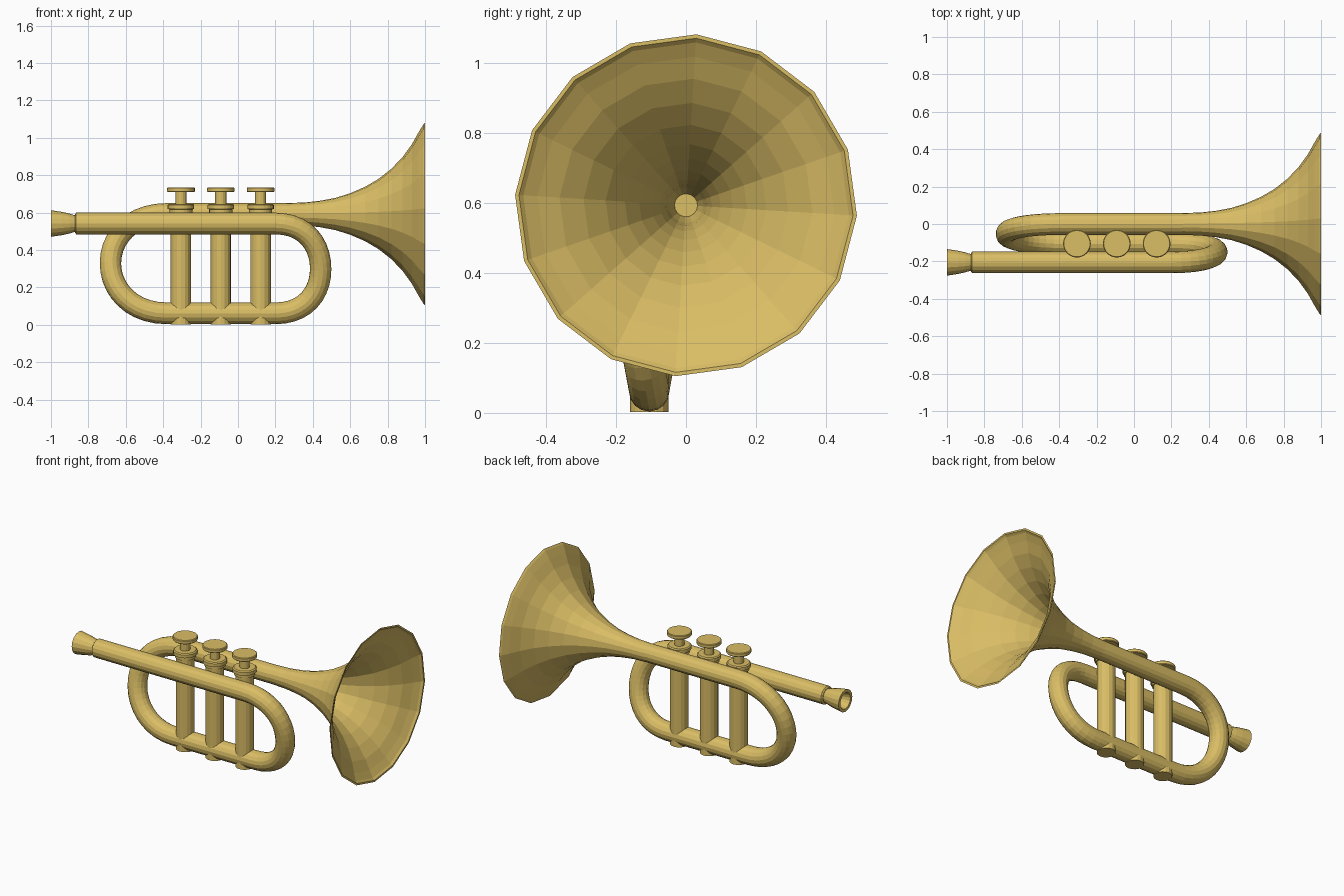
import bpy, bmesh, math
from mathutils import Vector, Matrix

if "Cube" in bpy.data.objects:
    bpy.data.objects.remove(bpy.data.objects["Cube"])

brass = bpy.data.materials.new("brass")
brass.diffuse_color = (0.70, 0.51, 0.13, 1)
brass.use_nodes = True
brass.node_tree.nodes["Principled BSDF"].inputs["Base Color"].default_value = brass.diffuse_color


def lathe(name, profile, origin, axis="Z", sides=16, turn=0.0):
    """Revolve (distance along axis, radius) points and cap both ends."""
    bm = bmesh.new()
    rings = []
    for d, r in profile:
        ring = []
        for i in range(sides):
            a = turn + 2 * math.pi * i / sides
            u, v = r * math.cos(a), r * math.sin(a)
            co = (u, v, d) if axis == "Z" else (d, u, v)
            ring.append(bm.verts.new(co))
        rings.append(ring)
    for a, b in zip(rings, rings[1:]):
        for i in range(sides):
            j = (i + 1) % sides
            bm.faces.new((a[i], a[j], b[j], b[i]))
    bm.faces.new(rings[0][::-1])
    bm.faces.new(rings[-1])
    bmesh.ops.recalc_face_normals(bm, faces=bm.faces)
    mesh = bpy.data.meshes.new(name)
    bm.to_mesh(mesh)
    bm.free()
    mesh.materials.append(brass)
    ob = bpy.data.objects.new(name, mesh)
    ob.location = origin
    bpy.context.collection.objects.link(ob)
    return ob


# Wound tube: each knot is position, then handle offset toward the next knot
R = 0.058
knots = [
    ((-0.86, -0.205, 0.542), (0.3, 0, 0)),
    ((0.20, -0.205, 0.542), (0.16, 0, 0)),
    ((0.442, -0.150, 0.30), (0, 0.025, -0.13)),
    ((0.20, -0.105, 0.062), (-0.16, 0, 0)),
    ((-0.38, -0.105, 0.062), (-0.19, 0, 0)),
    ((-0.682, -0.053, 0.33), (0, 0.03, 0.14)),
    ((-0.38, 0, 0.593), (0.19, 0, 0)),
    ((0.28, 0, 0.593), (0.2, 0, 0)),
]
curve = bpy.data.curves.new("wound_tube", "CURVE")
curve.dimensions = "3D"
curve.resolution_u = 10
curve.bevel_depth = R
curve.bevel_resolution = 6
curve.use_fill_caps = True
spline = curve.splines.new("BEZIER")
spline.bezier_points.add(len(knots) - 1)
spline.use_smooth = False
for n, (p, (co, h)) in enumerate(zip(spline.bezier_points, knots)):
    p.handle_left_type = p.handle_right_type = "FREE"
    p.co = co
    p.handle_right = Vector(co) + Vector(h)
    back = Vector(h)
    if n in (4, 6):          # ends of straight runs
        back *= 1.0
    p.handle_left = Vector(co) - back
curve.materials.append(brass)
tube = bpy.data.objects.new("wound_tube", curve)
bpy.context.collection.objects.link(tube)
bpy.context.view_layer.objects.active = tube
tube.select_set(True)
bpy.ops.object.convert(target="MESH")
tube.select_set(False)
for poly in tube.data.polygons:
    poly.use_smooth = False

# Flared bell: outer wall, rim, then inner wall down to the bore
outer = [(0.26, R), (0.36, 0.062), (0.44, 0.071), (0.52, 0.086), (0.60, 0.111),
         (0.68, 0.146), (0.75, 0.187), (0.82, 0.242), (0.88, 0.305),
         (0.93, 0.374), (0.965, 0.437), (0.99, 0.478), (1.0, 0.489)]
inner = [(x - 0.002 if x > 0.95 else x, r - 0.012) for x, r in outer[1:-1]]
profile = outer + [(1.0, 0.478)] + inner[::-1] + [(0.28, 0.033)]
lathe("bell", profile, (0, 0, 0.593), "X", 16, math.radians(-3.5))

# End collar and hollow mouthpiece
lathe("lead_pipe_collar", [(-0.872, 0.048), (-0.865, R), (-0.84, R)],
      (0, -0.205, 0.542), "X")
lathe("mouthpiece",
      [(-0.85, 0.045), (-0.875, 0.045), (-0.90, 0.053), (-0.94, 0.062),
       (-1.0, 0.071), (-1.0, 0.052), (-0.95, 0.042), (-0.91, 0.018)],
      (0, -0.205, 0.542), "X")

# Three valves, each with barrel, collar, stem and finger button
for n, x in enumerate((-0.305, -0.092, 0.121), 1):
    at = (x, -0.105, 0)
    lathe(f"valve_barrel_{n}", [(0.003, 0.055), (0.61, 0.055)], at)
    lathe(f"valve_collar_{n}",
          [(0.60, 0.062), (0.618, 0.062), (0.62, 0.071), (0.641, 0.071),
           (0.647, 0.064)], at, sides=24)
    lathe(f"valve_stem_{n}", [(0.64, 0.030), (0.715, 0.030)], at)
    lathe(f"valve_button_{n}",
          [(0.710, 0.070), (0.714, 0.074), (0.731, 0.074), (0.735, 0.070)],
          at, sides=32)
